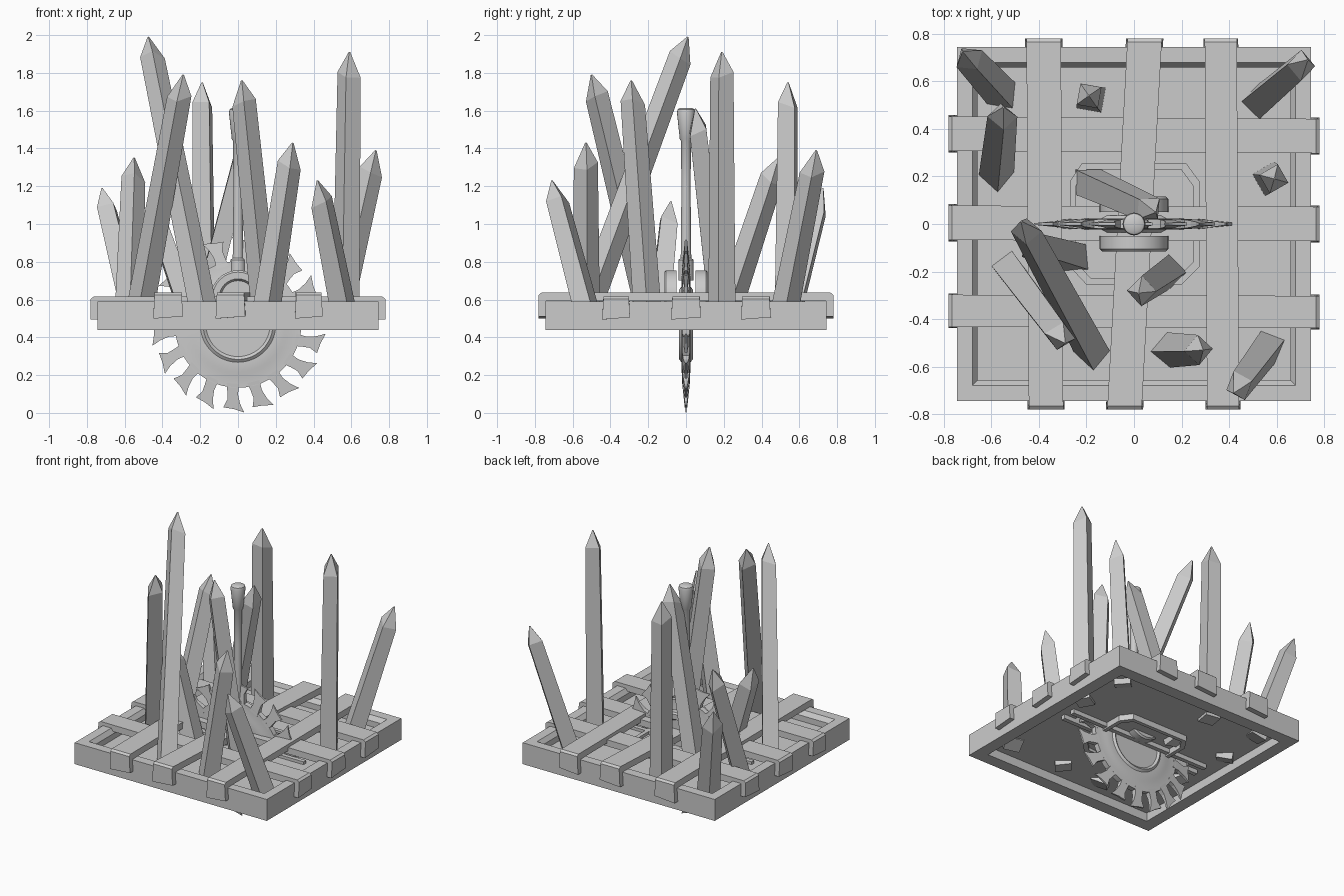
import bpy, bmesh, math
from mathutils import Vector, Matrix

if "Cube" in bpy.data.objects:
    bpy.data.objects.remove(bpy.data.objects["Cube"])


def finish(name, bm, smooth=False):
    bmesh.ops.recalc_face_normals(bm, faces=bm.faces)
    me = bpy.data.meshes.new(name)
    bm.to_mesh(me)
    bm.free()
    ob = bpy.data.objects.new(name, me)
    bpy.context.collection.objects.link(ob)
    if smooth:
        bpy.ops.object.select_all(action='DESELECT')
        ob.select_set(True)
        bpy.context.view_layer.objects.active = ob
        bpy.ops.object.shade_smooth_by_angle(angle=math.radians(35))
    return ob


def skin(bm, rings, closed=False):
    """Join equal-length point rings into a tube, capped unless closed."""
    vs = [[bm.verts.new(p) for p in r] for r in rings]
    n = len(vs[0])
    for i in range(len(vs) - (0 if closed else 1)):
        a, b = vs[i], vs[(i + 1) % len(vs)]
        for j in range(n):
            bm.faces.new((a[j], a[(j + 1) % n], b[(j + 1) % n], b[j]))
    if not closed:
        bm.faces.new(vs[0])
        bm.faces.new(vs[-1])


def box(name, x0, x1, y0, y1, z0, z1):
    bm = bmesh.new()
    skin(bm, [[(x0, y0, z), (x1, y0, z), (x1, y1, z), (x0, y1, z)] for z in (z0, z1)])
    return finish(name, bm)


def lathe(name, profile, n, origin, axis='Z'):
    """Closed solid of revolution from (radius, height) points."""
    bm = bmesh.new()
    rings = []
    for r, h in profile:
        ring = []
        for i in range(n):
            a = math.tau * i / n
            c, s = r * math.cos(a), r * math.sin(a)
            ring.append(Vector(origin) + Vector((c, s, h) if axis == 'Z' else (c, h, s)))
        rings.append(ring)
    skin(bm, rings)
    return finish(name, bm, True)


def polygon_ring(name, corners, profile):
    """Frame following corners; profile points are (scale, z)."""
    bm = bmesh.new()
    skin(bm, [[(x * s, y * s, z) for s, z in profile] for x, y in corners], True)
    return finish(name, bm)


# Square outer frame with a bevelled inner lip
square = [(-1, -1), (1, -1), (1, 1), (-1, 1)]
polygon_ring("outer_frame", square,
             [(.745, .44), (.745, .59), (.68, .59), (.658, .56), (.658, .44)])

# Recessed floor, split around the blade slot
for s in (-1, 1):
    box("floor_half", -.67, .67, *sorted((s * .035, s * .67)), .5, .52)
    box("floor_end", *sorted((s * .46, s * .67)), -.035, .035, .5, .52)
    box("slot_rail", -.55, .55, *sorted((s * .03, s * .06)), .47, .54)

# Eight-sided rim around the mechanism
octagon = [(-.27, -.18), (-.2, -.255), (.2, -.255), (.275, -.18),
           (.275, .18), (.22, .255), (-.22, .255), (-.27, .18)]
polygon_ring("hatch_rim", octagon, [(1, .46), (1, .54), (.9, .54), (.9, .46)])


# Slats folded down over the frame: c0/c1 are centres at the two ends
def slat(name, c0, c1, width, top, drop, along_y):
    path = [(-.78, drop), (-.78, top - .012), (-.765, top), (.765, top), (.78, top - .012),
            (.78, drop), (.742, drop), (.742, top - .045), (-.742, top - .045), (-.742, drop)]
    bm = bmesh.new()
    rings = []
    for s in (-.5, .5):
        ring = []
        for u, z in path:
            c = c0 + (c1 - c0) * (u + .78) / 1.56 + s * width
            if z == drop:
                c += .012 * s
                z += .012 * s
            ring.append((c, u, z) if along_y else (u, c, z))
        rings.append(ring)
    skin(bm, rings)
    finish(name, bm)


for c0, c1, w in ((-.37, -.38, .145), (-.04, .045, .145), (.375, .365, .135)):
    slat("long_slat", c0, c1, w, .637, .505, True)
for c0, c1, w in ((-.365, -.37, .135), (.005, -.0, .145), (.38, .37, .145)):
    slat("cross_slat", c0, c1, w, .615, .5, False)

# Saw blade: disc with raised hub ring
C = (0, 0, .468)
half = [(.17, .024), (.185, .036), (.2, .024), (.25, .024), (.265, .02), (.335, .018)]
lathe("saw_disc", [(.001, -.024)] + [(r, -h) for r, h in half]
      + [(r, h) for r, h in reversed(half)] + [(.001, .024)], 48, C, 'Y')

# Hooked teeth thinning toward the tips
tooth = [(-6, .315), (-4, .36), (-3, .40), (-5, .445), (2, .448), (9, .467),
         (6.5, .42), (5, .37), (6, .315)]
bm = bmesh.new()
for k in range(18):
    rings = []
    for s in (-1, 1):
        ring = []
        for a, r in tooth:
            t = math.radians(k * 20 - 15 + a)
            th = .02 - .016 * (r - .315) / .15
            ring.append((r * math.cos(t), s * th, C[2] + r * math.sin(t)))
        rings.append(ring)
    skin(bm, rings)
finish("saw_teeth", bm)

# Bearing housings on both sides of the blade
for s in (-1, 1):
    lathe("bearing_housing", [(.145, s * .05), (.145, s * .105), (.135, s * .115),
                              (.1, s * .115), (.09, s * .1), (.001, s * .1)], 32, (0, 0, .61), 'Y')

# Lever with collar and flared grip
lathe("lever", [(.04, .7), (.04, .81), (.028, .82), (.024, 1.2), (.027, 1.44), (.033, 1.45),
                (.048, 1.59), (.044, 1.607), (.03, 1.615), (.001, 1.615)], 20, (0, 0, 0))

# Wooden stakes: base xy, tip xyz, twist in degrees
stakes = [
    ((-.17, -.55), (-.475, .01, 1.99), 20), ((-.53, -.18), (-.29, -.5, 1.79), 0),
    ((-.18, .53), (-.19, .54, 1.75), 35), ((.15, -.2), (.02, -.29, 1.76), 10),
    ((-.2, .18), (.09, .05, 1.61), 25), ((.14, -.53), (.29, -.53, 1.43), 50),
    ((.57, -.51), (.42, -.71, 1.23), 15), ((.57, .19), (.59, .19, 1.91), 30),
    ((.52, .51), (.73, .69, 1.39), 5), ((-.55, .54), (-.72, .725, 1.19), 40),
    ((-.58, .2), (-.55, .49, 1.35), 55), ((-.24, -.145), (-.465, -.08, 1.12), 20)]
for (bx, by), tip, twist in stakes:
    base, tip = Vector((bx, by, .48)), Vector(tip)
    d = tip - base
    length = d.length
    m = (Matrix.Translation(base) @ d.to_track_quat('Z', 'Y').to_matrix().to_4x4()
         @ Matrix.Rotation(math.radians(twist), 4, 'Z'))
    bm = bmesh.new()
    rings = []
    for h, w in ((0, .053), (length - .12, .045), (length, .003)):
        lift = .015 if 0 < h < length else 0
        rings.append([m @ Vector((x * w, y * w, h + lift * x)) for x, y in square])
    skin(bm, rings)
    finish("stake", bm)
